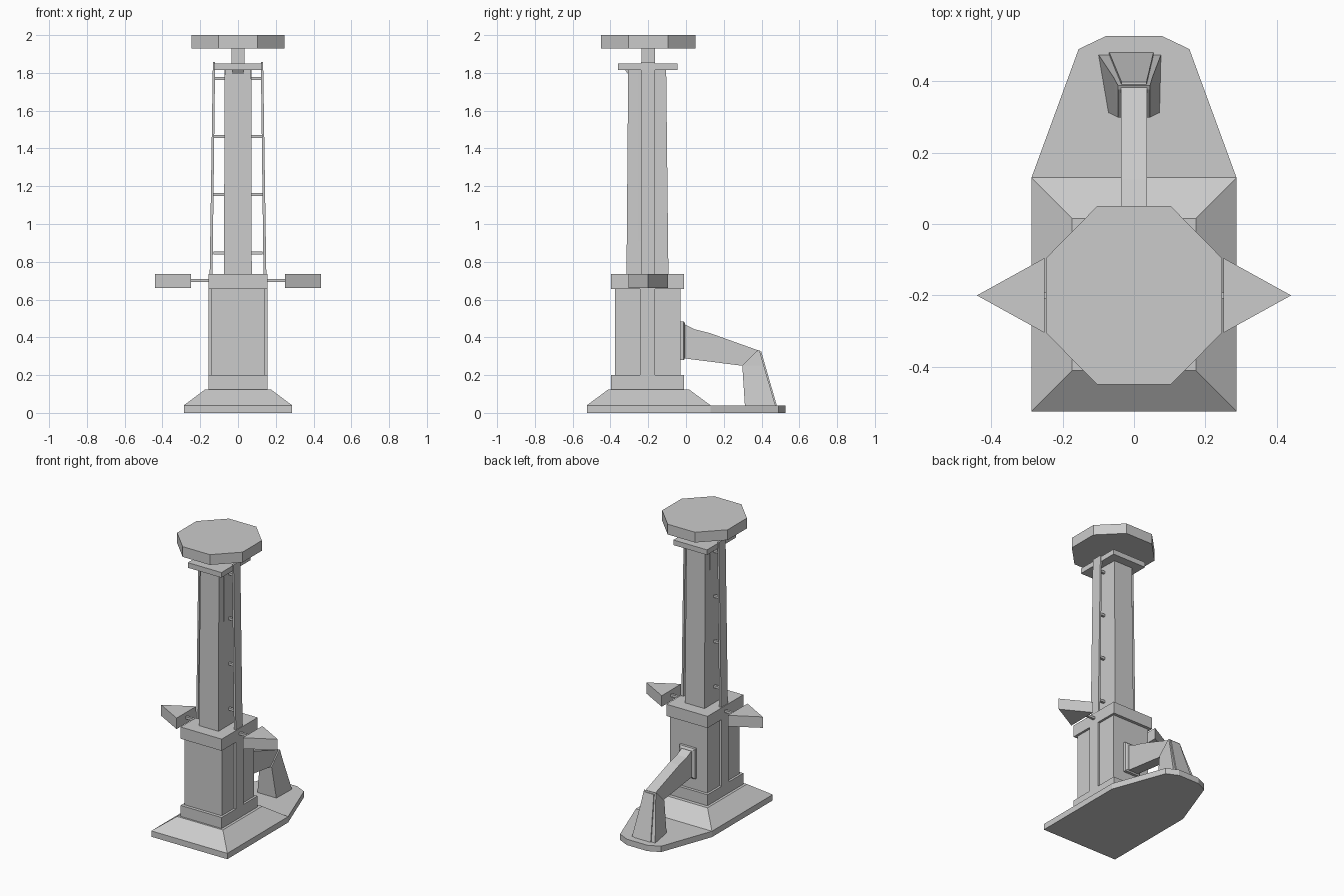
import bpy, bmesh

CY = -0.2  # depth centre of the tower


def loft(name, rings):
    """Closed solid skinned through rings of equal point count."""
    bm = bmesh.new()
    vs = [[bm.verts.new(p) for p in r] for r in rings]
    n = len(rings[0])
    bm.faces.new(vs[0])
    bm.faces.new(vs[-1])
    for a, b in zip(vs, vs[1:]):
        for i in range(n):
            j = (i + 1) % n
            bm.faces.new((a[i], a[j], b[j], b[i]))
    bmesh.ops.recalc_face_normals(bm, faces=bm.faces)
    me = bpy.data.meshes.new(name)
    bm.to_mesh(me)
    bm.free()
    ob = bpy.data.objects.new(name, me)
    bpy.context.collection.objects.link(ob)
    return ob


def rect(x0, x1, y0, y1, z):
    return [(x0, y0, z), (x1, y0, z), (x1, y1, z), (x0, y1, z)]


def box(name, x0, x1, y0, y1, z0, z1):
    return loft(name, [rect(x0, x1, y0, y1, z0), rect(x0, x1, y0, y1, z1)])


def prism(name, outline, z0, z1):
    return loft(name, [[(x, y, z) for x, y in outline] for z in (z0, z1)])


# Base slab with tapered rear, and sloped foot
half = [(0.287, -0.525), (0.287, 0.13), (0.155, 0.49), (0.077, 0.527)]
prism("base_slab", half + [(-x, y) for x, y in reversed(half)], 0, 0.04)
loft("base_slope", [rect(-0.287, 0.287, -0.525, 0.13, 0.04),
                    rect(-0.173, 0.173, -0.41, 0.015, 0.125)])

# Pedestal
box("plinth", -0.155, 0.155, -0.397, -0.01, 0.12, 0.2)
box("pedestal_body", -0.14, 0.14, -0.375, -0.03, 0.19, 0.67)
box("pedestal_cap", -0.155, 0.155, -0.397, -0.01, 0.655, 0.735)

# Column with raised side strips and a top plate
loft("column", [rect(-0.075, 0.073, -0.315, -0.093, 0.73),
                rect(-0.07, 0.07, -0.306, -0.105, 1.82)])
box("column_core", -0.0725, 0.0725, -0.255, -0.155, 0.73, 1.82)
box("top_plate", -0.127, 0.127, -0.36, -0.045, 1.815, 1.85)
loft("front_wedge", [rect(-0.033, 0.033, -0.308, -0.29, 1.795),
                     rect(-0.033, 0.033, -0.325, -0.29, 1.82)])

# Neck and octagonal head
box("neck", -0.035, 0.035, -0.235, -0.165, 1.84, 1.935)
quarter = [(0.247, -0.304), (0.247, -0.096), (0.103, 0.05)]
octagon = [(0.103, -0.45)] + quarter
prism("head", octagon + [(-x, y) for x, y in reversed(octagon)], 1.93, 2.0)

# Side parts, left and right
for s, side in ((-1, "left"), (1, "right")):
    def sx(a, b):
        return sorted((s * a, s * b))
    box(f"pilaster_{side}", *sx(0.13, 0.155), -0.243, -0.163, 0.19, 0.67)
    loft(f"rail_{side}", [rect(*sx(0.135, 0.15), -0.237, -0.165, 0.73),
                          rect(*sx(0.121, 0.133), -0.237, -0.165, 1.857)])
    for i, z in enumerate((0.847, 1.155, 1.463, 1.77)):
        box(f"rung_{side}_{i}", *sx(0.065, 0.13), CY - 0.008, CY + 0.008,
            z - 0.008, z + 0.008)
    box(f"fin_rod_{side}", *sx(0.15, 0.255), CY - 0.008, CY + 0.008, 0.692, 0.708)
    prism(f"fin_{side}", [(s * 0.25, -0.305), (s * 0.25, -0.095), (s * 0.44, CY)],
          0.66, 0.735)

# Rear mounting plate
loft("arm_plate", [[(-w, y, a), (w, y, a), (w, y, b), (-w, y, b)] for w, y, a, b in
                   ((0.06, -0.035, 0.28, 0.485), (0.06, -0.012, 0.28, 0.485),
                    (0.048, -0.005, 0.29, 0.472))])

# Rear arm, side profile swept across x
profile = [(-0.02, 0.29), (-0.02, 0.475), (0.045, 0.443), (0.125, 0.423),
           (0.385, 0.33), (0.40, 0.28), (0.295, 0.25)]
loft("rear_arm", [[(x, y, z) for y, z in profile] for x in (-0.037, 0.037)])

# Rear leg: splayed, with a raised panel on its back
loft("rear_leg", [
    [(-0.072, 0.312, 0.035), (0.072, 0.312, 0.035), (0.076, 0.475, 0.035), (-0.1, 0.475, 0.035)],
    [(-0.045, 0.298, 0.25), (0.045, 0.298, 0.25), (0.052, 0.412, 0.25), (-0.058, 0.412, 0.25)],
    [(-0.045, 0.376, 0.328), (0.045, 0.376, 0.328), (0.045, 0.388, 0.334), (-0.045, 0.388, 0.334)]])
loft("leg_back_panel", [rect(-0.07, 0.055, 0.45, 0.482, 0.035),
                        rect(-0.035, 0.035, 0.38, 0.398, 0.325)])
